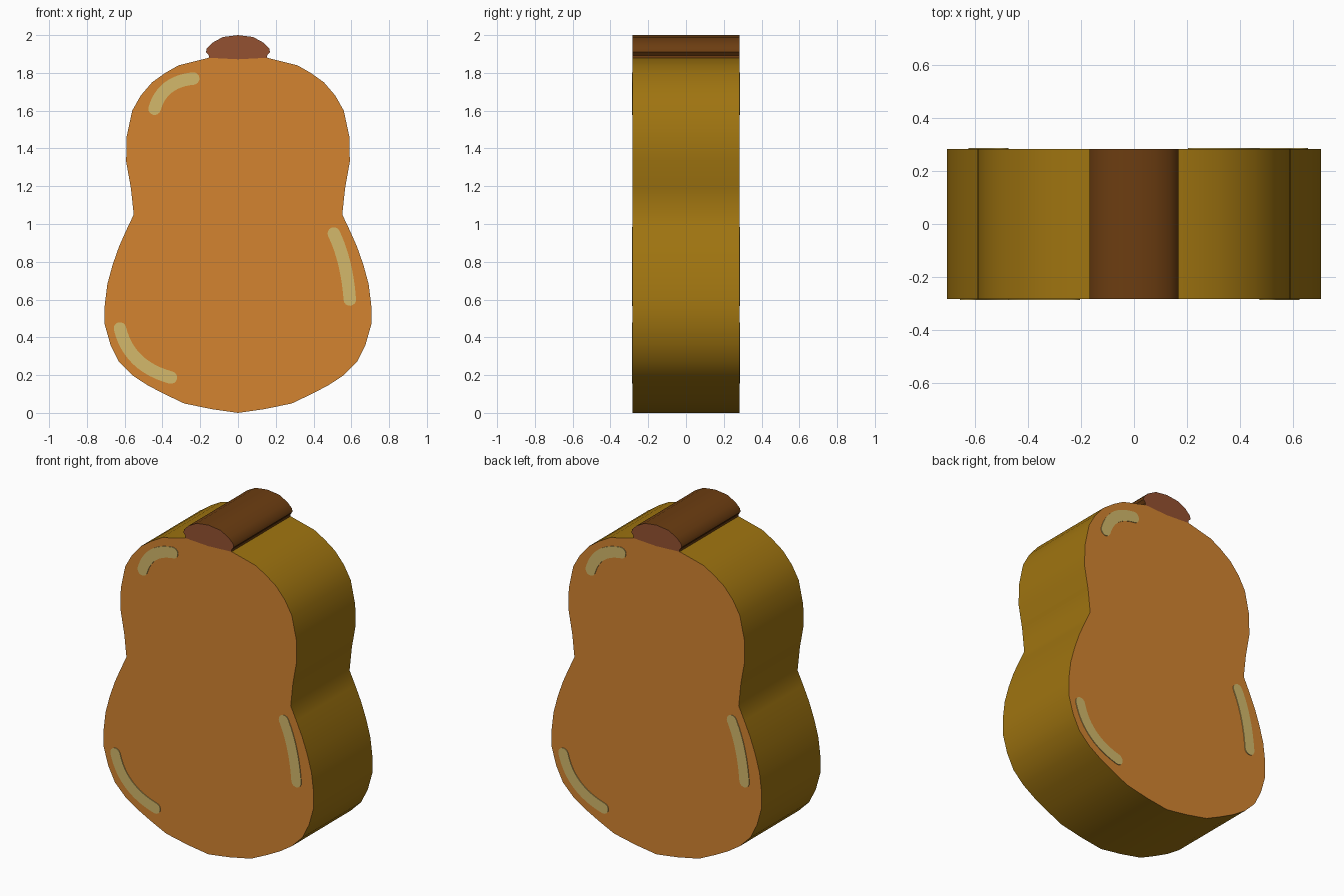
import bpy, bmesh, math
from mathutils import Vector

if "Cube" in bpy.data.objects:
    bpy.data.objects.remove(bpy.data.objects["Cube"])

HALF = 0.2825   # half of the body thickness
RAISE = 0.004   # height of the highlight plates


def material(name, r, g, b):
    def lin(c):
        c /= 255
        return c / 12.92 if c <= 0.04045 else ((c + 0.055) / 1.055) ** 2.4
    m = bpy.data.materials.new(name)
    m.diffuse_color = (lin(r), lin(g), lin(b), 1)
    m.use_nodes = True
    m.node_tree.nodes["Principled BSDF"].inputs["Base Color"].default_value = m.diffuse_color
    return m


orange = material("orange skin", 211, 132, 48)
ochre = material("ochre rim", 159, 116, 16)
stem_face = material("stem face brown", 148, 81, 49)
stem_rim = material("stem rim brown", 108, 61, 17)
cream = material("pale highlight", 211, 185, 107)


def extrude(name, outline, y0, y1, mats):
    """Prism from an xz outline; caps use material 0, the rim uses the last."""
    bm = bmesh.new()
    front = [bm.verts.new((x, y0, z)) for x, z in outline]
    back = [bm.verts.new((x, y1, z)) for x, z in outline]
    bm.faces.new(front)
    bm.faces.new(back[::-1])
    n = len(outline)
    for i in range(n):
        j = (i + 1) % n
        f = bm.faces.new((front[j], front[i], back[i], back[j]))
        f.material_index = len(mats) - 1
    bmesh.ops.recalc_face_normals(bm, faces=bm.faces)
    me = bpy.data.meshes.new(name)
    bm.to_mesh(me)
    bm.free()
    for m in mats:
        me.materials.append(m)
    ob = bpy.data.objects.new(name, me)
    bpy.context.collection.objects.link(ob)
    bpy.ops.object.select_all(action='DESELECT')
    ob.select_set(True)
    bpy.context.view_layer.objects.active = ob
    bpy.ops.object.shade_smooth_by_angle(angle=math.radians(42))
    return ob


def mirrored(half):
    """Close a right-hand half profile by mirroring it over x = 0."""
    return half + [(-x, z) for x, z in reversed(half) if x > 0]


def capsule(p0, mid, p2, r, steps=12):
    """Rounded stroke outline along a curve through three points."""
    p0, mid, p2 = Vector(p0), Vector(mid), Vector(p2)
    ctrl = 2 * mid - (p0 + p2) / 2
    left, right = [], []
    for i in range(steps + 1):
        t = i / steps
        p = (1 - t) ** 2 * p0 + 2 * t * (1 - t) * ctrl + t * t * p2
        d = ((1 - t) * (ctrl - p0) + t * (p2 - ctrl)).normalized()
        n = Vector((-d.y, d.x))
        left.append(p + r * n)
        right.append(p - r * n)

    def cap(a, b):
        c, v = (a + b) / 2, (a - b) / 2
        w = Vector((v.y, -v.x))
        return [c + v * math.cos(k * math.pi / 8) + w * math.sin(k * math.pi / 8)
                for k in range(1, 8)]
    pts = left + cap(left[-1], right[-1]) + right[::-1] + cap(right[0], left[0])
    return [tuple(p) for p in pts]


# Gourd-shaped body
body = [(0, 0), (0.14, 0.02), (0.285, 0.05), (0.39, 0.10), (0.48, 0.147),
        (0.56, 0.20), (0.63, 0.27), (0.675, 0.36), (0.706, 0.47),
        (0.706, 0.565), (0.692, 0.68), (0.665, 0.78), (0.63, 0.88),
        (0.59, 0.97), (0.552, 1.05), (0.567, 1.19), (0.592, 1.33),
        (0.59, 1.46), (0.56, 1.60), (0.515, 1.68), (0.455, 1.75),
        (0.385, 1.80), (0.315, 1.84), (0.155, 1.88), (0, 1.872)]
extrude("body", mirrored(body), -HALF, HALF, [orange, ochre])

# Stem cap
stem = [(0, 1.872), (0.155, 1.88), (0.154, 1.892), (0.169, 1.91),
        (0.165, 1.93), (0.135, 1.96), (0.08, 1.99), (0, 2.0)]
extrude("stem", mirrored(stem), -HALF, HALF, [stem_face, stem_rim])

# Highlights on the front, repeated on the back by a half turn
strokes = {
    "upper_highlight": ((-0.442, 1.61), (-0.37, 1.722), (-0.237, 1.77)),
    "side_highlight": ((0.507, 0.95), (0.563, 0.79), (0.592, 0.60)),
    "lower_highlight": ((-0.625, 0.447), (-0.533, 0.282), (-0.355, 0.187)),
}
for name, pts in strokes.items():
    outline = capsule(*pts, 0.033)
    extrude("front_" + name, outline, -HALF - RAISE, -HALF + 0.002, [cream])
    turned = [(-x, z) for x, z in outline]
    extrude("back_" + name, turned, HALF - 0.002, HALF + RAISE, [cream])
